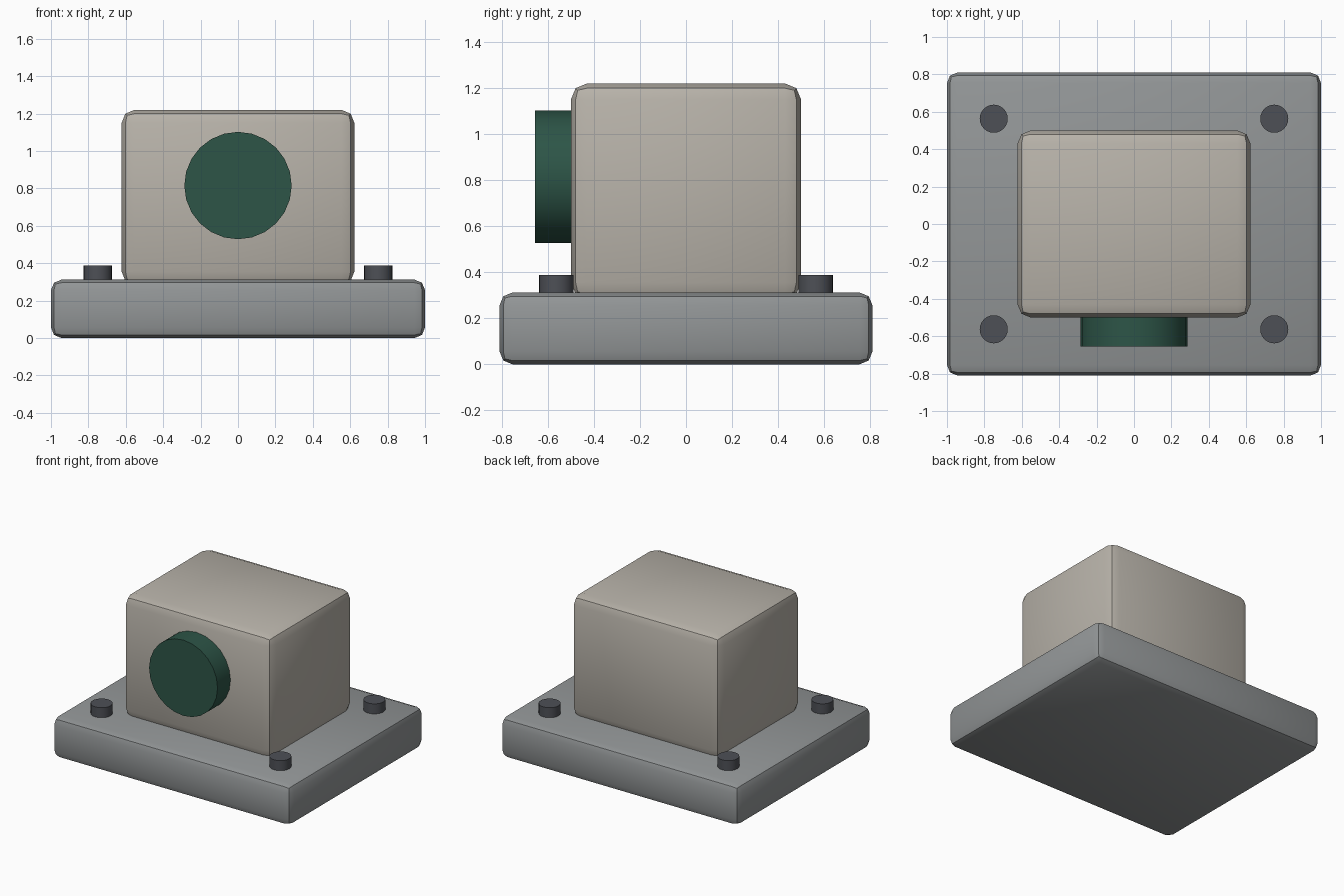
import bpy
import bmesh
import math
from mathutils import Matrix, Vector

cube = bpy.data.objects.get("Cube")
if cube:
    bpy.data.objects.remove(cube, do_unlink=True)


def material(name, rgb):
    mat = bpy.data.materials.new(name)
    mat.use_nodes = True
    mat.diffuse_color = (*rgb, 1)
    mat.node_tree.nodes["Principled BSDF"].inputs["Base Color"].default_value = (*rgb, 1)
    return mat


def finish(bm, name, mat):
    """Turn a bmesh into a smooth object with sharp creases."""
    mesh = bpy.data.meshes.new(name)
    bm.to_mesh(mesh)
    bm.free()
    mesh.materials.append(mat)
    mesh.shade_smooth()
    mesh.set_sharp_from_angle(angle=math.radians(30))
    obj = bpy.data.objects.new(name, mesh)
    bpy.context.collection.objects.link(obj)
    return obj


def rounded_box(name, size, bottom, bevel, mat):
    bm = bmesh.new()
    bmesh.ops.create_cube(bm, size=1)
    bmesh.ops.scale(bm, vec=size, verts=bm.verts)
    bmesh.ops.translate(bm, vec=(0, 0, bottom + size[2] / 2), verts=bm.verts)
    bmesh.ops.bevel(bm, geom=bm.edges[:], offset=bevel, segments=2,
                    profile=0.5, affect='EDGES')
    return finish(bm, name, mat)


def cylinder(name, start, end, radius, sides, mat):
    start, end = Vector(start), Vector(end)
    axis = end - start
    turn = Vector((0, 0, 1)).rotation_difference(axis).to_matrix().to_4x4()
    bm = bmesh.new()
    bmesh.ops.create_cone(bm, cap_ends=True, segments=sides, radius1=radius,
                          radius2=radius, depth=axis.length,
                          matrix=Matrix.Translation((start + end) / 2) @ turn)
    return finish(bm, name, mat)


grey = material("base grey", (0.29, 0.305, 0.31))
beige = material("warm beige", (0.48, 0.45, 0.40))
green = material("dark green", (0.026, 0.09, 0.063))
dark = material("bolt grey", (0.075, 0.08, 0.093))

# Base plate and housing
rounded_box("base_plate", (2, 1.62, 0.312), 0, 0.056, grey)
rounded_box("housing", (1.245, 1.0, 0.935), 0.285, 0.07, beige)

# Round knob on the front of the housing
cylinder("front_knob", (0, -0.44, 0.815), (0, -0.655, 0.815), 0.287, 24, green)

# Bolts in the corners of the base
for x, side in ((0.75, "left"), (-0.75, "right")):
    for y, end in ((-0.563, "front"), (0.563, "back")):
        cylinder(f"bolt_{end}_{side}", (x, y, 0.26), (x, y, 0.388), 0.075, 24, dark)
